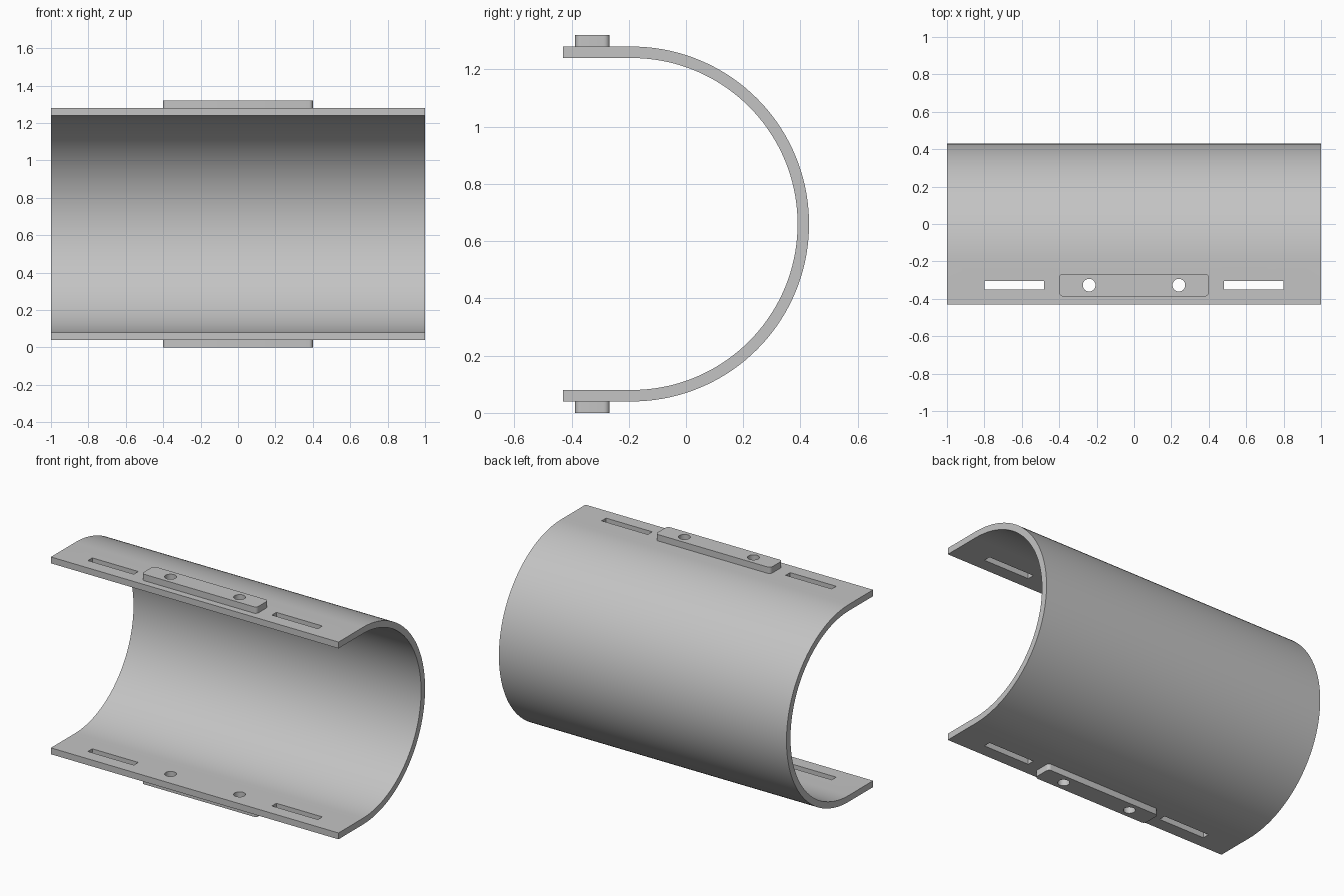
import bpy, bmesh
from math import sin, cos, pi, radians
from mathutils import Vector

default = bpy.data.objects.get("Cube")
if default:
    bpy.data.objects.remove(default, do_unlink=True)

HALF_LENGTH = 1.0
RADIUS, WALL = 0.62, 0.04
AXIS_Y, AXIS_Z = -0.19, 0.66
FRONT_Y = -0.43
FIX_Y = -0.327            # line of the holes and slots
PAD_HEIGHT = 0.04

grey = bpy.data.materials.new("plain_grey")
grey.use_nodes = True
colour = (0.55, 0.55, 0.55, 1)
grey.diffuse_color = colour
grey.node_tree.nodes["Principled BSDF"].inputs["Base Color"].default_value = colour


def add_prism(bm, points, direction):
    """Extrude a closed outline along a direction."""
    face = bm.faces.new([bm.verts.new(p) for p in points])
    result = bmesh.ops.extrude_face_region(bm, geom=[face])
    moved = [v for v in result["geom"] if isinstance(v, bmesh.types.BMVert)]
    bmesh.ops.translate(bm, verts=moved, vec=Vector(direction))


def make_object(name, bm):
    bmesh.ops.recalc_face_normals(bm, faces=bm.faces[:])
    mesh = bpy.data.meshes.new(name)
    bm.to_mesh(mesh)
    bm.free()
    mesh.materials.append(grey)
    obj = bpy.data.objects.new(name, mesh)
    bpy.context.collection.objects.link(obj)
    return obj


def rounded_rect(cx, cy, hx, hy, r, z, steps=6):
    """Outline of a rectangle with round corners, lying flat."""
    points = []
    for i, (sx, sy) in enumerate([(1, 1), (-1, 1), (-1, -1), (1, -1)]):
        for k in range(steps + 1):
            a = (i + k / steps) * pi / 2
            points.append((cx + sx * (hx - r) + r * cos(a),
                           cy + sy * (hy - r) + r * sin(a), z))
    return points


def arc(r, steps=72):
    """Half circle from the bottom round the back to the top."""
    return [(-HALF_LENGTH, AXIS_Y + r * cos(a), AXIS_Z + r * sin(a))
            for a in (-pi / 2 + pi * i / steps for i in range(steps + 1))]


def flange_end(r, side):
    return (-HALF_LENGTH, FRONT_Y, AXIS_Z + side * r)


# Half-pipe shell with a flat flange along each edge
inner = RADIUS - WALL
bm = bmesh.new()
outline = ([flange_end(RADIUS, -1)] + arc(RADIUS) + [flange_end(RADIUS, 1)]
           + [flange_end(inner, 1)] + arc(inner)[::-1] + [flange_end(inner, -1)])
add_prism(bm, outline, (2 * HALF_LENGTH, 0, 0))
parts = [make_object("curved_shell", bm)]

# Mounting pads outside both flanges
for name, z in (("upper_pad", AXIS_Z + RADIUS),
                ("lower_pad", AXIS_Z - RADIUS - PAD_HEIGHT)):
    bm = bmesh.new()
    add_prism(bm, rounded_rect(0, FIX_Y, 0.4, 0.06, 0.02, z), (0, 0, PAD_HEIGHT))
    parts.append(make_object(name, bm))

# Cutter for the round holes and the long slots
bm = bmesh.new()
for side in (-1, 1):
    hole = [(side * 0.24 + 0.034 * cos(a), FIX_Y + 0.034 * sin(a), -0.2)
            for a in (2 * pi * i / 32 for i in range(32))]
    slot = [(side * 0.64 + 0.16 * sx, FIX_Y + 0.022 * sy, -0.2)
            for sx, sy in ((1, 1), (-1, 1), (-1, -1), (1, -1))]
    for shape in (hole, slot):
        add_prism(bm, shape, (0, 0, 2))
cutter = make_object("hole_cutter", bm)
cutter.hide_render = True

# Cut the openings and smooth the curved faces
for obj in parts:
    bpy.ops.object.select_all(action="DESELECT")
    obj.select_set(True)
    bpy.context.view_layer.objects.active = obj
    cut = obj.modifiers.new("openings", "BOOLEAN")
    cut.operation = "DIFFERENCE"
    cut.solver = "EXACT"
    cut.object = cutter
    bpy.ops.object.modifier_apply(modifier=cut.name)
    bpy.ops.object.shade_smooth_by_angle(angle=radians(30))

bpy.data.objects.remove(cutter, do_unlink=True)
